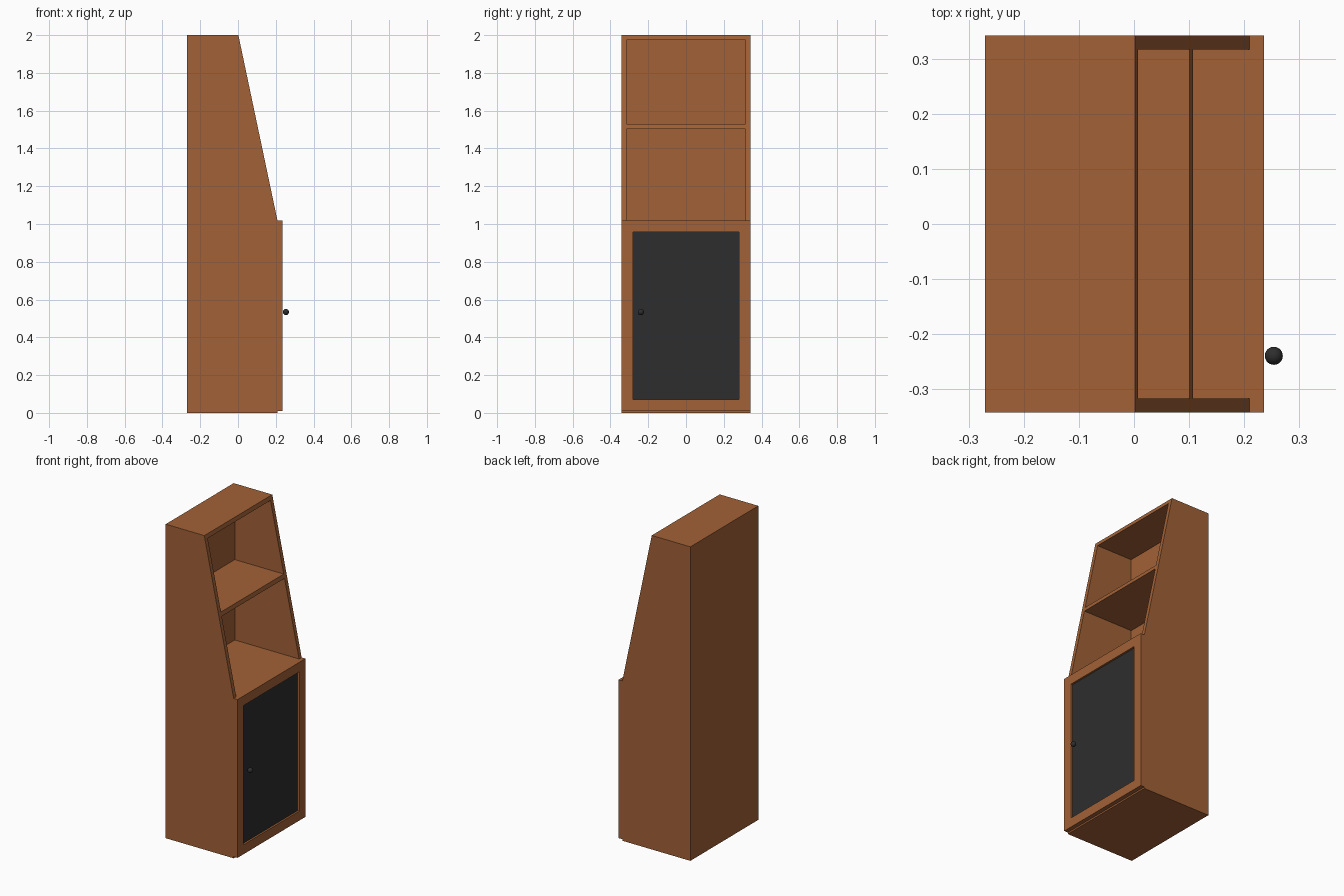
import bpy, bmesh

if "Cube" in bpy.data.objects:
    bpy.data.objects.remove(bpy.data.objects["Cube"])

def material(name, rgb):
    m = bpy.data.materials.new(name)
    m.diffuse_color = (*rgb, 1)
    m.use_nodes = True
    m.node_tree.nodes["Principled BSDF"].inputs["Base Color"].default_value = m.diffuse_color
    return m

WOOD = material("warm wood", (0.36, 0.12, 0.037))
BLACK = material("charcoal", (0.027, 0.027, 0.027))

def finish(name, bm, mat):
    bmesh.ops.recalc_face_normals(bm, faces=bm.faces)
    me = bpy.data.meshes.new(name)
    bm.to_mesh(me)
    bm.free()
    me.materials.append(mat)
    ob = bpy.data.objects.new(name, me)
    bpy.context.collection.objects.link(ob)
    return ob

def board(name, profile, y0, y1, mat=WOOD):
    """Extrude an x-z profile from y0 to y1."""
    bm = bmesh.new()
    face = bm.faces.new([bm.verts.new((x, y0, z)) for x, z in profile])
    ext = bmesh.ops.extrude_face_region(bm, geom=[face])["geom"]
    for v in ext:
        if isinstance(v, bmesh.types.BMVert):
            v.co.y = y1
    return finish(name, bm, mat)

def box(name, x0, x1, y0, y1, z0, z1, mat=WOOD):
    return board(name, [(x0, z0), (x1, z0), (x1, z1), (x0, z1)], y0, y1, mat)

W, T = 0.342, 0.026                      # half width, board thickness
BACK, FRONT, TOPX, KNEE = -0.27, 0.209, 0.002, 1.018

def slope(z):
    """Front edge of the carcass at height z."""
    return FRONT if z <= KNEE else FRONT + (TOPX - FRONT) * (z - KNEE) / (2 - KNEE)

# Side panels with sloping upper front
for name, y in (("left_side", -W), ("right_side", W - T)):
    board(name, [(BACK, 0), (FRONT, 0), (FRONT, KNEE), (TOPX, 2), (BACK, 2)], y, y + T)

# Back panel between the sides
IN = W - T
box("back_panel", BACK, BACK + T, -IN, IN, 0, 2)

# Base, counter, middle shelf and top, cut to the slope
for name, z in (("base", T), ("counter", KNEE), ("middle_shelf", 1.53), ("top", 2.0)):
    board(name, [(BACK + T, z - T), (slope(z - T), z - T), (slope(z), z), (BACK + T, z)], -IN, IN)

# Door frame: stiles and rails
DX, Z0, Z1, S = 0.236, 0.01, 1.018, 0.281
for name, y0, y1 in (("left_stile", -W, -S), ("right_stile", S, W)):
    box(name, FRONT, DX, y0, y1, Z0, Z1)
for name, z0, z1 in (("bottom_rail", Z0, 0.07), ("top_rail", 0.957, Z1)):
    box(name, FRONT, DX, -S, S, z0, z1)

# Recessed dark door panel
box("door_panel", 0.214, 0.224, -S, S, 0.07, 0.957, BLACK)

# Round knob
bm = bmesh.new()
bmesh.ops.create_uvsphere(bm, u_segments=32, v_segments=16, radius=0.0163)
bmesh.ops.translate(bm, verts=bm.verts, vec=(0.2535, -0.239, 0.534))
for f in bm.faces:
    f.smooth = True
finish("door_knob", bm, BLACK)
